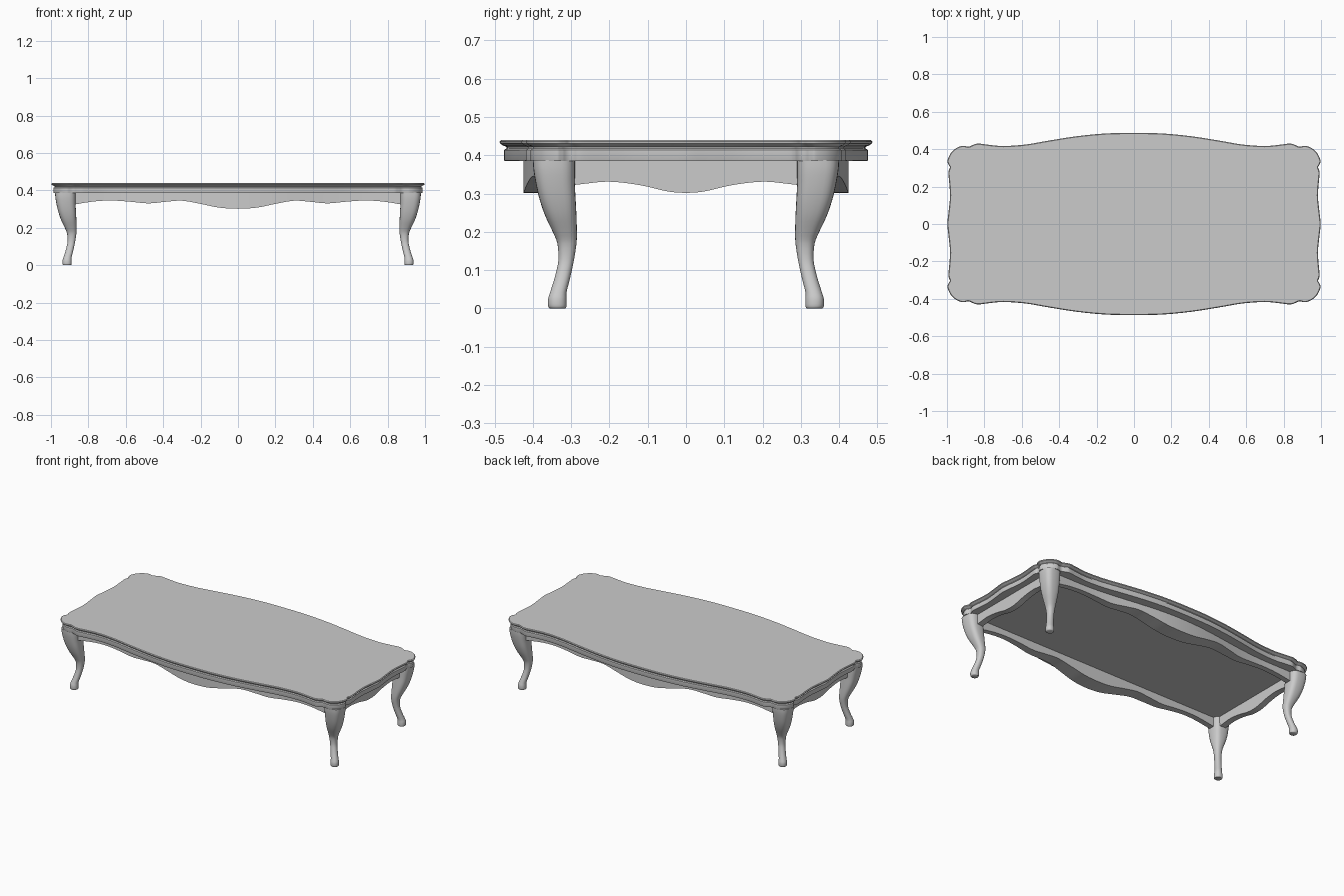
import bpy, bmesh, math
from mathutils import Vector

if "Cube" in bpy.data.objects:
    bpy.data.objects.remove(bpy.data.objects["Cube"])


def smooth_path(pts, steps, closed=False):
    """Catmull-Rom curve through a few points."""
    v = [Vector(p) for p in pts]
    n = len(v)
    get = (lambda i: v[i % n]) if closed else (lambda i: v[max(0, min(n - 1, i))])
    out = []
    for i in range(n if closed else n - 1):
        a, b, c, d = get(i - 1), get(i), get(i + 1), get(i + 2)
        for s in range(steps):
            t = s / steps
            out.append(0.5 * (2 * b + (c - a) * t + (2 * a - 5 * b + 4 * c - d) * t * t
                              + (3 * b - a - 3 * c + d) * t ** 3))
    if not closed:
        out.append(v[-1])
    return out


def loft(name, rings, mirror=(False, False), angle=35):
    """Skin a stack of closed rings and cap both ends."""
    bm = bmesh.new()
    rows = [[bm.verts.new(p) for p in r] for r in rings]
    n = len(rows[0])
    for lo, hi in zip(rows, rows[1:]):
        for i in range(n):
            bm.faces.new((lo[i], lo[(i + 1) % n], hi[(i + 1) % n], hi[i]))
    bm.faces.new(rows[0][::-1])
    bm.faces.new(rows[-1])
    bmesh.ops.recalc_face_normals(bm, faces=bm.faces)
    me = bpy.data.meshes.new(name)
    bm.to_mesh(me)
    bm.free()
    ob = bpy.data.objects.new(name, me)
    bpy.context.collection.objects.link(ob)
    bpy.ops.object.select_all(action='DESELECT')
    ob.select_set(True)
    bpy.context.view_layer.objects.active = ob
    bpy.ops.object.shade_smooth_by_angle(angle=math.radians(angle))
    if any(mirror):
        m = ob.modifiers.new("Mirror", 'MIRROR')
        m.use_axis = (mirror[0], mirror[1], False)
        m.use_mirror_merge = False
    return ob


# Scalloped table top with moulded edge
quarter = [(0, .487), (.15, .484), (.3, .47), (.45, .447), (.58, .425), (.7, .417),
           (.78, .424), (.835, .43), (.865, .421), (.885, .413), (.915, .418),
           (.95, .406), (.98, .378), (.997, .34), (.992, .318), (.984, .303),
           (.99, .287), (.992, .265), (.986, .2), (.984, .14), (.992, .06), (.998, 0)]
mx = [(x, -y) for x, y in quarter[-2::-1]]
right = quarter + mx
outline = smooth_path(right + [(-x, y) for x, y in right[-2:0:-1]], 5, True)
count = len(outline)
normals = []
for i in range(count):
    t = (outline[(i + 1) % count] - outline[i - 1]).normalized()
    normals.append(Vector((t.y, -t.x)))          # inward side of the clockwise loop
edge = [(.013, .385), (.012, .387), (.012, .414), (.018, .418), (.018, .422),
        (.008, .426), (.001, .431), (0, .436), (.004, .44)]
loft("table_top", [[(*(p + k * d), z) for p, k in zip(outline, normals)] for d, z in edge], angle=40)

# Long bowed aprons with a wavy lower edge
half = [(0, .302), (.1, .308), (.2, .328), (.3, .345), (.39, .339), (.48, .331),
        (.58, .34), (.68, .346), (.78, .34), (.9, .32)]
wave = smooth_path([(-x, z) for x, z in half[:0:-1]] + half, 5)


def bow(x):
    return .36 + .065 * (.5 + .5 * math.cos(math.pi * min(abs(x) / .72, 1)))


loft("long_apron", [[(p.x, .325, p.y), (p.x, bow(p.x), p.y),
                     (p.x, bow(p.x), .387), (p.x, .325, .387)] for p in wave], (False, True))

# Short end aprons
half = [(0, .302), (.05, .306), (.12, .322), (.2, .331), (.27, .325), (.34, .316)]
wave = smooth_path([(-y, z) for y, z in half[:0:-1]] + half, 5)
loft("end_apron", [[(.89, p.x, p.y), (.93, p.x, p.y),
                    (.93, p.x, .387), (.89, p.x, .387)] for p in wave], (True, False))

# Cabriole legs: (height, inner y, outer y, squareness of the section)
stations = [(.0, .315, .356, 2.2), (.006, .312, .36, 2.2), (.025, .312, .36, 2.2),
            (.042, .312, .355, 2.2), (.07, .305, .346, 2.2), (.1, .298, .338, 2.2),
            (.13, .292, .333, 2.3), (.17, .286, .336, 2.4), (.2, .285, .348, 2.5),
            (.24, .286, .367, 2.7), (.28, .288, .381, 3), (.32, .29, .391, 3),
            (.36, .29, .398, 3), (.388, .29, .4, 3)]


def section(z, inner, outer, n):
    c, r = (inner + outer) / 2, (outer - inner) / 2
    ring = []
    for i in range(28):
        a = math.tau * i / 28
        x, y = (math.copysign(abs(f) ** (2 / n), f) for f in (math.cos(a), math.sin(a)))
        ring.append((c + .578 + r * x, c + r * y, z))
    return ring


loft("legs", [section(*s) for s in smooth_path(stations, 3)], (True, True), 50)
